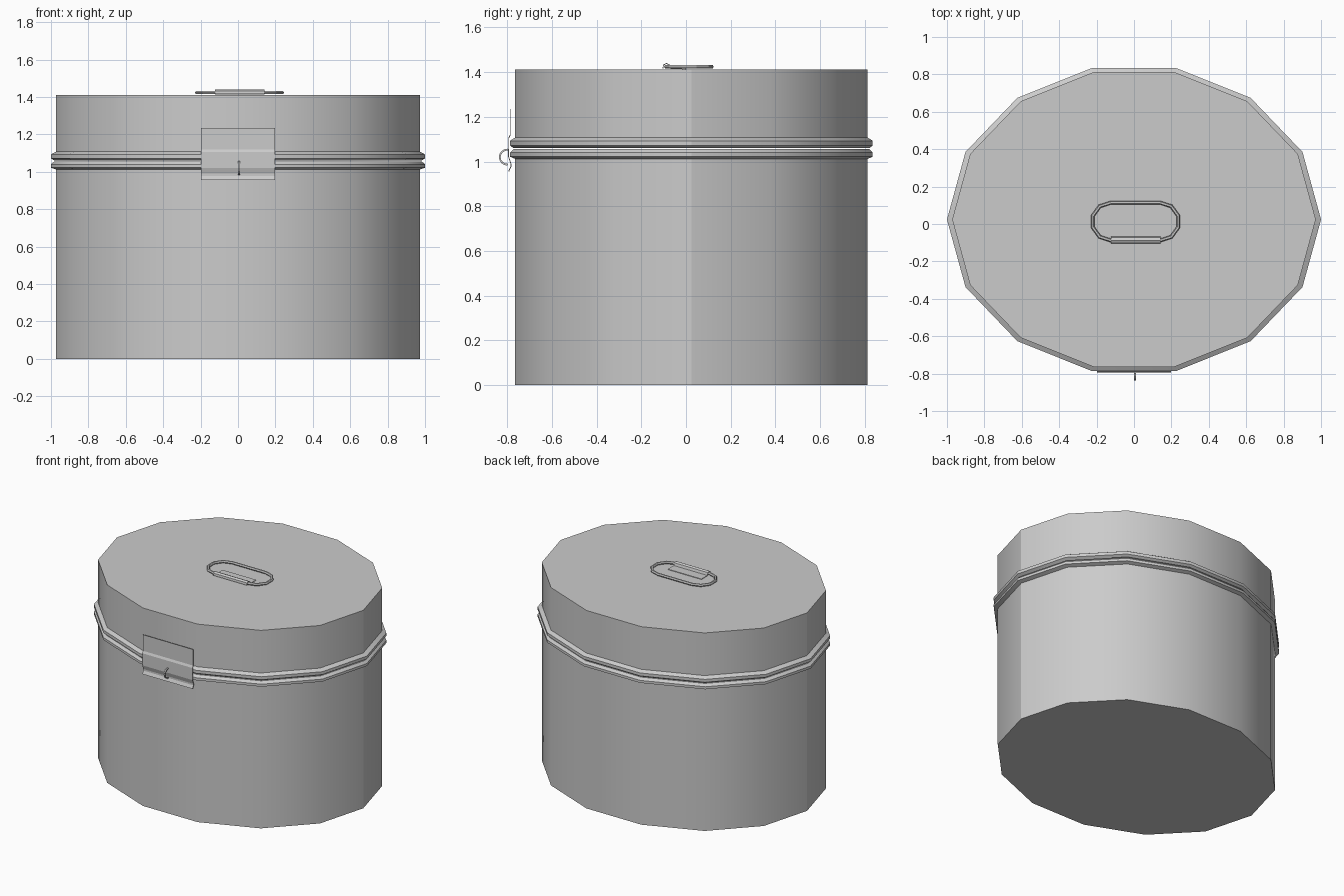
import bpy, bmesh, math

if "Cube" in bpy.data.objects:
    bpy.data.objects.remove(bpy.data.objects["Cube"])

CY = 0.024      # oval centre in y
SIDES = 14


def finish(name, bm, smooth=True):
    bmesh.ops.recalc_face_normals(bm, faces=bm.faces)
    me = bpy.data.meshes.new(name)
    bm.to_mesh(me)
    bm.free()
    ob = bpy.data.objects.new(name, me)
    bpy.context.collection.objects.link(ob)
    if smooth:
        bpy.ops.object.select_all(action='DESELECT')
        ob.select_set(True)
        bpy.context.view_layer.objects.active = ob
        bpy.ops.object.shade_smooth_by_angle(angle=math.radians(30))
    return ob


def oval_solid(name, profile):
    """Stack 14-sided oval rings (rx, ry, z) and cap both ends."""
    bm = bmesh.new()
    rings = []
    for rx, ry, z in profile:
        rings.append([bm.verts.new((rx * math.cos(2 * math.pi * i / SIDES),
                                    CY + ry * math.sin(2 * math.pi * i / SIDES), z))
                      for i in range(SIDES)])
    for a, b in zip(rings, rings[1:]):
        for i in range(SIDES):
            j = (i + 1) % SIDES
            bm.faces.new((a[i], a[j], b[j], b[i]))
    bm.faces.new(rings[0])
    bm.faces.new(rings[-1])
    return finish(name, bm)


def sheet(name, x0, x1, path, thick):
    """Bent metal sheet: a (y, z) path swept along x."""
    bm = bmesh.new()
    rows = [[bm.verts.new((x, y, z)) for x in (x0, x1)] for y, z in path]
    for a, b in zip(rows, rows[1:]):
        bm.faces.new((a[0], a[1], b[1], b[0]))
    ob = finish(name, bm, False)
    mod = ob.modifiers.new("thickness", 'SOLIDIFY')
    mod.thickness = thick
    mod.offset = 0
    return ob


B = (0.972, 0.808)     # wall radii
R = (1.0, 0.832)       # bead radii
M = (0.982, 0.816)     # seam radii

# Canister body with rolled bead under the seam
oval_solid("body", [(*B, 0), (*B, 1.012), (*R, 1.022), (*R, 1.040), (*M, 1.056)])

# Lid with matching bead
oval_solid("lid", [(*M, 1.060), (*R, 1.072), (*R, 1.093), (*B, 1.108), (*B, 1.412)])

# Front latch plate
sheet("latch_plate", -0.198, 0.198,
      [(-0.786, 1.235), (-0.786, 1.12), (-0.793, 1.105), (-0.793, 1.02),
       (-0.783, 0.99), (-0.783, 0.978), (-0.793, 0.956)], 0.004)

# Staple loop on the latch
arc = [(-0.797 - 0.036 * math.sin(t), 1.02 + 0.034 * math.cos(t))
       for t in [math.pi * i / 8 for i in range(9)]]
sheet("latch_staple", 0.0, 0.010, arc, 0.008)

# Folding handle ring: a stadium path with a six-sided tube section
HX, HY, HZ = 0.008, 0.013, 1.424
bm = bmesh.new()
loops = []
for side in (1, -1):
    for k in range(6):
        a = -math.pi / 2 + math.pi * k / 5 + (0 if side == 1 else math.pi)
        d = (math.cos(a), math.sin(a))
        loop = []
        for s in range(6):
            t = 2 * math.pi * s / 6
            r = 0.101 + 0.010 * math.cos(t)
            loop.append(bm.verts.new((HX + side * 0.132 + r * d[0],
                                      HY + r * d[1], HZ + 0.010 * math.sin(t))))
        loops.append(loop)
for i, a in enumerate(loops):
    b = loops[(i + 1) % len(loops)]
    for s in range(6):
        t = (s + 1) % 6
        bm.faces.new((a[s], a[t], b[t], b[s]))
finish("handle_ring", bm)

# Handle bracket wrapping the front bar of the ring
sheet("handle_bracket", -0.122, 0.143,
      [(0.0, 1.415), (-0.068, 1.415), (-0.074, 1.433), (-0.088, 1.439),
       (-0.101, 1.432), (-0.103, 1.417)], 0.004)
